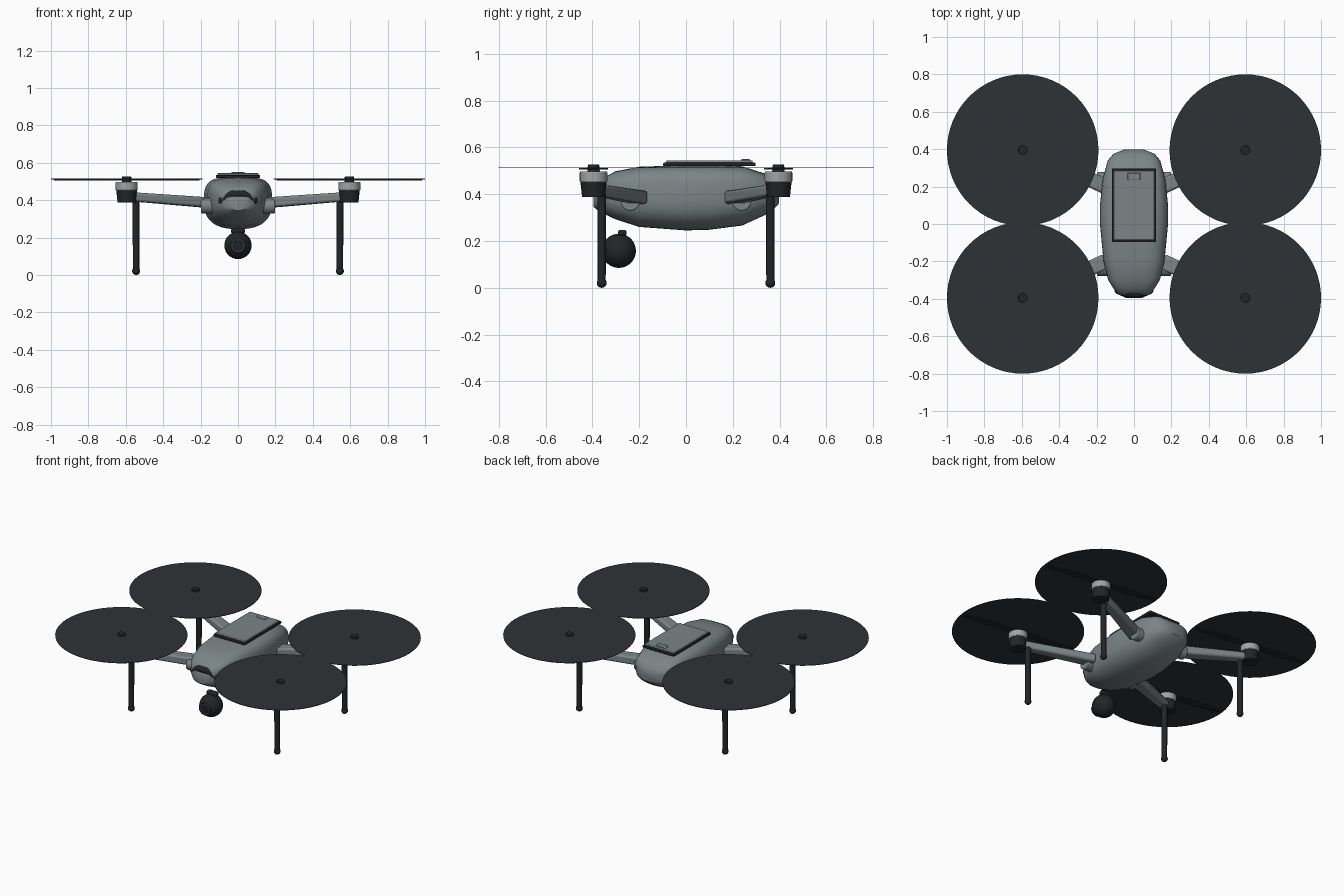
import bpy, bmesh, math
from mathutils import Vector

if "Cube" in bpy.data.objects:
    bpy.data.objects.remove(bpy.data.objects["Cube"])


def material(name, rgb):
    m = bpy.data.materials.new(name)
    m.diffuse_color = (*rgb, 1)
    m.use_nodes = True
    m.node_tree.nodes["Principled BSDF"].inputs["Base Color"].default_value = m.diffuse_color
    return m


GREY = material("shell_grey", (0.20, 0.235, 0.24))
SILVER = material("motor_silver", (0.36, 0.37, 0.37))
BLACK = material("black", (0.016, 0.018, 0.02))
DARK = material("rotor_dark", (0.028, 0.032, 0.036))
GLASS = material("lens_glass", (0.01, 0.018, 0.025))


def finish(ob, name, mat, bevel=0, segments=2):
    ob.name = name
    ob.data.materials.append(mat)
    if bevel:
        b = ob.modifiers.new("bevel", "BEVEL")
        b.width, b.segments = bevel, segments
    bpy.ops.object.select_all(action="DESELECT")
    ob.select_set(True)
    bpy.context.view_layer.objects.active = ob
    bpy.ops.object.shade_smooth_by_angle(angle=math.radians(35))
    return ob


def mesh_object(bm, name, mat, bevel=0):
    bmesh.ops.recalc_face_normals(bm, faces=bm.faces[:])
    me = bpy.data.meshes.new(name)
    bm.to_mesh(me)
    bm.free()
    ob = bpy.data.objects.new(name, me)
    bpy.context.collection.objects.link(ob)
    return finish(ob, name, mat, bevel)


def loft(rings, name, mat, bevel=0):
    bm = bmesh.new()
    rows = [[bm.verts.new(p) for p in r] for r in rings]
    n = len(rows[0])
    for a, b in zip(rows, rows[1:]):
        for i in range(n):
            bm.faces.new((a[i], a[(i + 1) % n], b[(i + 1) % n], b[i]))
    bm.faces.new(rows[0])
    bm.faces.new(rows[-1])
    return mesh_object(bm, name, mat, bevel)


def box(name, centre, size, mat, bevel=0.004):
    bpy.ops.mesh.primitive_cube_add(size=1, location=centre)
    ob = bpy.context.object
    ob.scale = size
    bpy.ops.object.transform_apply(location=False, rotation=False, scale=True)
    return finish(ob, name, mat, bevel)


def cone(name, centre, r1, r2, depth, mat, rot=(0, 0, 0), sides=32, bevel=0):
    bpy.ops.mesh.primitive_cone_add(vertices=sides, radius1=r1, radius2=r2, depth=depth,
                                    location=centre, rotation=rot)
    return finish(bpy.context.object, name, mat, bevel)


def ball(name, centre, r, mat):
    bpy.ops.mesh.primitive_uv_sphere_add(segments=32, ring_count=20, radius=r, location=centre)
    return finish(bpy.context.object, name, mat)


# Body shell: rounded-square sections (y, half width, bottom z, top z)
sections = [(-.395, .045, .345, .405), (-.375, .085, .33, .45), (-.345, .11, .313, .475),
            (-.3, .138, .292, .498), (-.2, .163, .26, .517), (0, .182, .245, .524),
            (.1, .182, .248, .524), (.24, .168, .266, .519), (.34, .14, .312, .487),
            (.375, .11, .336, .46), (.397, .055, .36, .425)]
rings = []
for y, w, lo, hi in sections:
    mid = lo + (hi - lo) * .52
    ring = []
    for i in range(40):
        a = math.tau * i / 40
        c, s = math.cos(a), math.sin(a)
        e = 2 / (3.6 if s > 0 else 2.5)
        h = (hi - mid) if s > 0 else (mid - lo)
        ring.append((w * math.copysign(abs(c) ** e, c), y, mid + h * math.copysign(abs(s) ** e, s)))
    rings.append(ring)
loft(rings, "body_shell", GREY)

# Battery with dark seal, lid and button
box("battery_seal", (0, .1, .527), (.235, .395, .015), BLACK)
box("battery_lid", (0, .1, .535), (.22, .37, .018), GREY)
box("battery_button", (0, .255, .545), (.07, .036, .012), GREY)

# Front sensor visor: arched tube around the nose
curve = bpy.data.curves.new("front_visor", "CURVE")
curve.dimensions = "3D"
curve.bevel_depth = .021
curve.bevel_resolution = 4
curve.use_fill_caps = True
sp = curve.splines.new("NURBS")
pts = [(-.088, -.343, .395), (-.075, -.36, .398), (-.045, -.37, .43), (0, -.374, .432),
       (.045, -.37, .43), (.075, -.36, .398), (.088, -.343, .395)]
sp.points.add(len(pts) - 1)
for p, co in zip(sp.points, pts):
    p.co = (*co, 1)
sp.use_endpoint_u = True
sp.order_u = 3
curve.materials.append(BLACK)
bpy.context.collection.objects.link(bpy.data.objects.new("front_visor", curve))
for s in (-1, 1):
    ball("front_sensor", (s * .08, -.352, .398), .025, BLACK)

# Gimbal camera
box("gimbal_mount", (0, -.272, .235), (.075, .036, .025), BLACK, .008)
ball("camera_ball", (0, -.287, .158), .073, BLACK)
front = (math.pi / 2, 0, 0)
cone("lens_barrel", (0, -.345, .158), .042, .04, .03, DARK, front)
cone("lens_glass", (0, -.358, .158), .028, .024, .008, GLASS, front)

# Four arms with hinge, motor, leg and rotor
for side, sx in (("left", -1), ("right", 1)):
    for end, sy in (("front", -1), ("rear", 1)):
        tag = f"{end}_{side}_"
        mx, my = sx * .595, sy * .395
        cone(tag + "hinge", (sx * .16, sy * .238, .37), .041, .041, .075, GREY,
             (0, math.pi / 2, 0), bevel=.005)

        p, q = Vector((sx * .15, sy * .2, .386)), Vector((mx, my, .42))
        across = (q - p).cross(Vector((0, 0, 1))).normalized()
        arm = []
        for c, w, h in ((p, .042, .028), (q, .03, .024)):
            arm.append([c + across * w * u + Vector((0, 0, h * v))
                        for u, v in ((-1, -1), (1, -1), (1, 1), (-1, 1))])
        loft(arm, tag + "arm", GREY, .012)

        cone(tag + "motor_base", (mx, my, .42), .049, .056, .064, BLACK)
        cone(tag + "motor_bell", (mx, my, .474), .059, .059, .047, SILVER, bevel=.005)
        cone(tag + "rotor_cap", (mx, my, .511), .027, .024, .03, BLACK, sides=16)

        cone(tag + "leg", (sx * .545, sy * .36, .215), .017, .019, .39, BLACK, sides=20)
        ball(tag + "foot", (sx * .545, sy * .36, .021), .021, BLACK)

        # Blurred rotor disc with two-bladed propeller beneath it
        cone(tag + "rotor_disc", (mx, my, .513), .405, .405, .003, DARK, sides=64)
        outline = [(-.39, -.012), (-.2, -.03), (-.03, -.014), (.03, -.02), (.2, -.022), (.39, -.008),
                   (.39, .012), (.2, .03), (.03, .014), (-.03, .02), (-.2, .022), (-.39, .008)]
        blade = loft([[(x, y, z) for x, y in outline] for z in (-.003, .003)],
                     tag + "propeller", BLACK)
        blade.location = (mx, my, .508)
        blade.rotation_euler.z = math.radians(-8)
